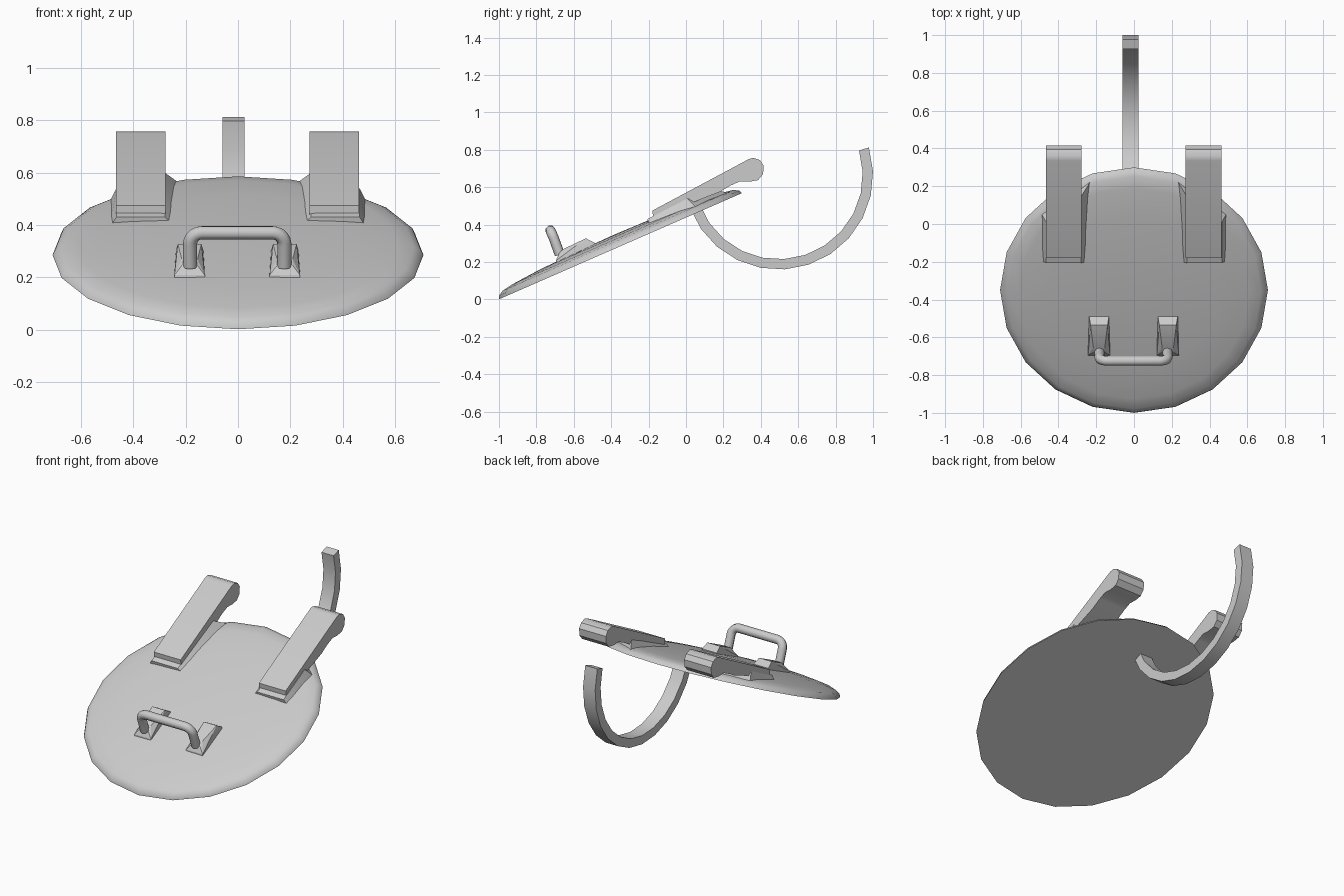
import bpy, bmesh, math
from mathutils import Matrix, Vector

if "Cube" in bpy.data.objects:
    bpy.data.objects.remove(bpy.data.objects["Cube"])

grey = bpy.data.materials.new("light_grey")
grey.diffuse_color = (0.6, 0.6, 0.6, 1)
grey.use_nodes = True
grey.node_tree.nodes["Principled BSDF"].inputs["Base Color"].default_value = grey.diffuse_color
TILT = math.radians(23.6)
# local frame of the tilted lid
LID = Matrix.Translation((0, -0.35, 0.285)) @ Matrix.Rotation(TILT, 4, 'X')


def finish(name, bm, angle=30):
    bmesh.ops.recalc_face_normals(bm, faces=bm.faces)
    me = bpy.data.meshes.new(name)
    bm.to_mesh(me)
    bm.free()
    ob = bpy.data.objects.new(name, me)
    bpy.context.collection.objects.link(ob)
    me.materials.append(grey)
    smooth(ob, angle)
    return ob


def smooth(ob, angle):
    bpy.ops.object.select_all(action='DESELECT')
    ob.select_set(True)
    bpy.context.view_layer.objects.active = ob
    bpy.ops.object.shade_smooth_by_angle(angle=math.radians(angle))


def hull(name, points, matrix):
    bm = bmesh.new()
    for p in points:
        bm.verts.new(matrix @ Vector(p))
    bmesh.ops.convex_hull(bm, input=bm.verts)
    bmesh.ops.dissolve_limit(bm, angle_limit=0.01, verts=bm.verts, edges=bm.edges)
    return finish(name, bm, 20)


def extrude_yz(name, outline, x0, x1):
    bm = bmesh.new()
    a = [bm.verts.new((x0, y, z)) for y, z in outline]
    b = [bm.verts.new((x1, y, z)) for y, z in outline]
    n = len(outline)
    bm.faces.new(a)
    bm.faces.new(b)
    for i in range(n):
        j = (i + 1) % n
        bm.faces.new((a[i], a[j], b[j], b[i]))
    return finish(name, bm, 35)


# Domed round lid: rings of 20 sides, flat underneath
bm = bmesh.new()
rings = []
for r, h in [(0.709, 0), (0.7, 0.018), (0.673, 0.034), (0.61, 0.045), (0.45, 0.058), (0.2, 0.067)]:
    rings.append([bm.verts.new(LID @ Vector((r * math.sin(k * math.pi / 10),
                                             -r * math.cos(k * math.pi / 10), h)))
                  for k in range(20)])
bm.faces.new(rings[0])
for lo, hi in zip(rings, rings[1:]):
    for k in range(20):
        m = (k + 1) % 20
        bm.faces.new((lo[k], lo[m], hi[m], hi[k]))
tip = bm.verts.new(LID @ Vector((0, 0, 0.07)))
for k in range(20):
    bm.faces.new((rings[-1][k], rings[-1][(k + 1) % 20], tip))
finish("lid", bm, 40)

# Hinge arms with rounded ends, on flared pads
arm = [(-0.175, 0.435), (-0.18, 0.475), (0.335, 0.75), (0.36, 0.757), (0.395, 0.745),
       (0.415, 0.715), (0.412, 0.67), (0.385, 0.638), (0.34, 0.63), (0.29, 0.632),
       (0.24, 0.61), (0.18, 0.575)]
pad = [(0.25, 0.185, 0.05), (0.23, 0.64, 0.025), (0.49, 0.455, 0.025), (0.49, 0.185, 0.035),
       (0.28, 0.19, 0.075), (0.28, 0.58, 0.09), (0.465, 0.43, 0.09), (0.465, 0.19, 0.075)]
for side, s in (("left", -1), ("right", 1)):
    extrude_yz("hinge_arm_" + side, arm, s * 0.37 - 0.097, s * 0.37 + 0.092)
    hull("hinge_pad_" + side, [(s * x, v, h) for x, v, h in pad], LID)

    # Handle feet: wedge with a narrow front
    foot = []
    for y, z, w in [(-0.695, 0.19, 0.058), (-0.49, 0.27, 0.055), (-0.49, 0.303, 0.052),
                    (-0.535, 0.327, 0.045), (-0.655, 0.27, 0.03), (-0.68, 0.245, 0.03),
                    (-0.695, 0.208, 0.058)]:
        foot += [(s * 0.182 - 0.003 + w, y, z), (s * 0.182 - 0.003 - w, y, z)]
    hull("handle_foot_" + side, foot, Matrix())

# Handle tube with rounded corners
path = [(0.18, -0.675, 0.24)]
for k in range(6):
    a = k * math.pi / 10
    d = 0.045 * (1 - math.sin(a))
    path.append((0.135 + 0.045 * math.cos(a), -0.725 + d * 0.4, 0.37 - d * 0.917))
path += [(-x, y, z) for x, y, z in reversed(path)]
cu = bpy.data.curves.new("handle", 'CURVE')
cu.dimensions = '3D'
cu.bevel_depth = 0.027
cu.bevel_resolution = 2
cu.use_fill_caps = True
sp = cu.splines.new('POLY')
sp.points.add(len(path) - 1)
for p, (x, y, z) in zip(sp.points, path):
    p.co = (x - 0.003, y, z, 1)
handle = bpy.data.objects.new("handle", cu)
bpy.context.collection.objects.link(handle)
cu.materials.append(grey)
bpy.ops.object.select_all(action='DESELECT')
handle.select_set(True)
bpy.context.view_layer.objects.active = handle
bpy.ops.object.convert(target='MESH')
smooth(bpy.context.object, 50)

# Curved counter arm below the lid: square bar swept in an arc
angles = [math.radians(200 + 177 * k / 12) for k in range(13)]
arc = [(0.495 + r * math.cos(a), 0.665 + r * math.sin(a))
       for r, seq in ((0.505, angles), (0.45, angles[::-1])) for a in seq]
extrude_yz("counter_arm", arc, -0.06, 0.025)
